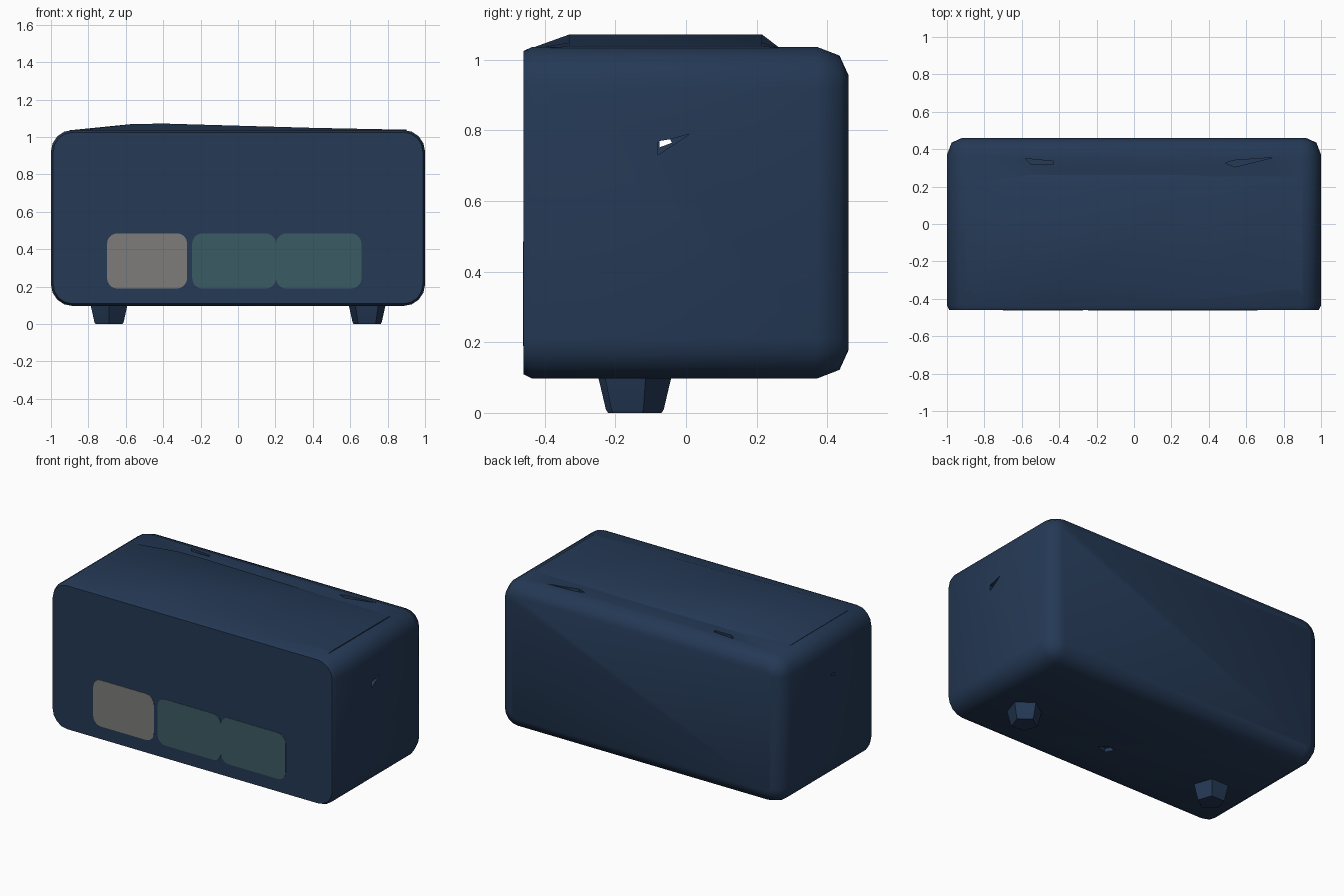
import bpy, bmesh, math

if "Cube" in bpy.data.objects:
    bpy.data.objects.remove(bpy.data.objects["Cube"])


def material(name, rgb):
    m = bpy.data.materials.new(name)
    m.diffuse_color = (*rgb, 1)
    m.use_nodes = True
    m.node_tree.nodes["Principled BSDF"].inputs["Base Color"].default_value = m.diffuse_color
    return m


NAVY = material("navy", (0.018, 0.041, 0.092))
TEAL = material("dull teal", (0.044, 0.105, 0.130))
GREY = material("warm grey", (0.205, 0.203, 0.198))


def rounded(x0, x1, z0, z1, r, n):
    """Outline of a rounded rectangle, counter-clockwise seen from the front."""
    pts = []
    corners = [(x1 - r, z1 - r), (x0 + r, z1 - r), (x0 + r, z0 + r), (x1 - r, z0 + r)]
    for i, (cx, cz) in enumerate(corners):
        for k in range(n + 1):
            a = math.pi / 2 * (i + k / n)
            pts.append((cx + r * math.cos(a), cz + r * math.sin(a)))
    return pts


def loft(name, rings, mat=None, smooth=45):
    """Skin a list of closed rings and cap both ends."""
    bm = bmesh.new()
    rows = [[bm.verts.new(p) for p in ring] for ring in rings]
    n = len(rows[0])
    for a, b in zip(rows, rows[1:]):
        for i in range(n):
            j = (i + 1) % n
            bm.faces.new((a[i], a[j], b[j], b[i]))
    bm.faces.new(rows[0][::-1])
    bm.faces.new(rows[-1])
    bmesh.ops.recalc_face_normals(bm, faces=bm.faces)
    me = bpy.data.meshes.new(name)
    bm.to_mesh(me)
    bm.free()
    ob = bpy.data.objects.new(name, me)
    bpy.context.collection.objects.link(ob)
    if mat:
        me.materials.append(mat)
    if smooth:
        bpy.ops.object.select_all(action='DESELECT')
        ob.select_set(True)
        bpy.context.view_layer.objects.active = ob
        bpy.ops.object.shade_smooth_by_angle(angle=math.radians(smooth))
    return ob


# Body: crisp at the front, rounded off at the back
body_rings = []
for y, inset in [(-0.46, 0.012), (-0.435, 0), (0.37, 0), (0.435, 0.025), (0.46, 0.08)]:
    outline = rounded(-1 + inset, 1 - inset, 0.097 + inset, 1.037 - inset, 0.115 - inset, 4)
    body_rings.append([(x, y, z) for x, z in outline])
body = loft("body", body_rings, NAVY)

# Shallow lid that peaks left of the middle and fades to the right
lid_rings = []
for x, h in [(-0.90, 1.036), (-0.57, 1.069), (-0.40, 1.072), (0.40, 1.049), (0.90, 1.039)]:
    lid_rings.append([(x, -0.452, 1.00), (x, -0.452, 1.028), (x, -0.33, h),
                      (x, 0.215, h), (x, 0.265, 1.034), (x, 0.265, 1.00)])
loft("lid", lid_rings, NAVY)

# Two tapered five-sided feet
for side, label in ((-1, "left"), (1, "right")):
    rings = []
    for z, r in [(0, 0.076), (0.01, 0.082), (0.12, 0.108)]:
        rings.append([(side * 0.69 + r * math.cos(math.tau * k / 5 + 0.3 * side),
                       -0.145 + r * math.sin(math.tau * k / 5 + 0.3 * side), z)
                      for k in range(5)])
    loft(label + "_foot", rings, NAVY, 30)

# Flush panels on the front
for name, x0, x1, mat in (("grey_panel", -0.70, -0.272, GREY),
                          ("middle_panel", -0.245, 0.203, TEAL),
                          ("right_panel", 0.203, 0.66, TEAL)):
    outline = rounded(x0, x1, 0.19, 0.485, 0.055, 5)
    loft(name, [[(x, y, z) for x, z in outline] for y in (-0.462, -0.457)], mat, 0)

# Small nicks: side hole, side notch, two top creases, one dent underneath
nicks = [
    ("side_hole", 'X', -1.1, 1.1, [(-0.075, 0.752), (-0.04, 0.765), (-0.045, 0.775), (-0.075, 0.77)]),
    ("side_notch", 'X', 0.96, 1.1, [(-0.08, 0.73), (0.01, 0.79), (-0.04, 0.776), (-0.08, 0.765)]),
    ("left_crease", 'Z', 1.015, 1.1, [(-0.58, 0.35), (-0.55, 0.32), (-0.43, 0.318), (-0.43, 0.335)]),
    ("right_crease", 'Z', 1.015, 1.1, [(0.49, 0.325), (0.54, 0.305), (0.74, 0.355), (0.53, 0.34)]),
    ("under_dent", 'Z', 0.0, 0.12, [(0.0, -0.17), (0.03, -0.22), (0.10, -0.20), (0.06, -0.16)]),
]
for name, axis, lo, hi, pts in nicks:
    rings = [[(d, a, b) if axis == 'X' else (a, b, d) for a, b in pts] for d in (lo, hi)]
    cutter = loft(name + "_cutter", rings, None, 0)
    cutter.hide_render = True
    cutter.hide_viewport = False
    cutter.display_type = 'WIRE'
    cut = body.modifiers.new(name, 'BOOLEAN')
    cut.operation = 'DIFFERENCE'
    cut.solver = 'EXACT'
    cut.object = cutter
